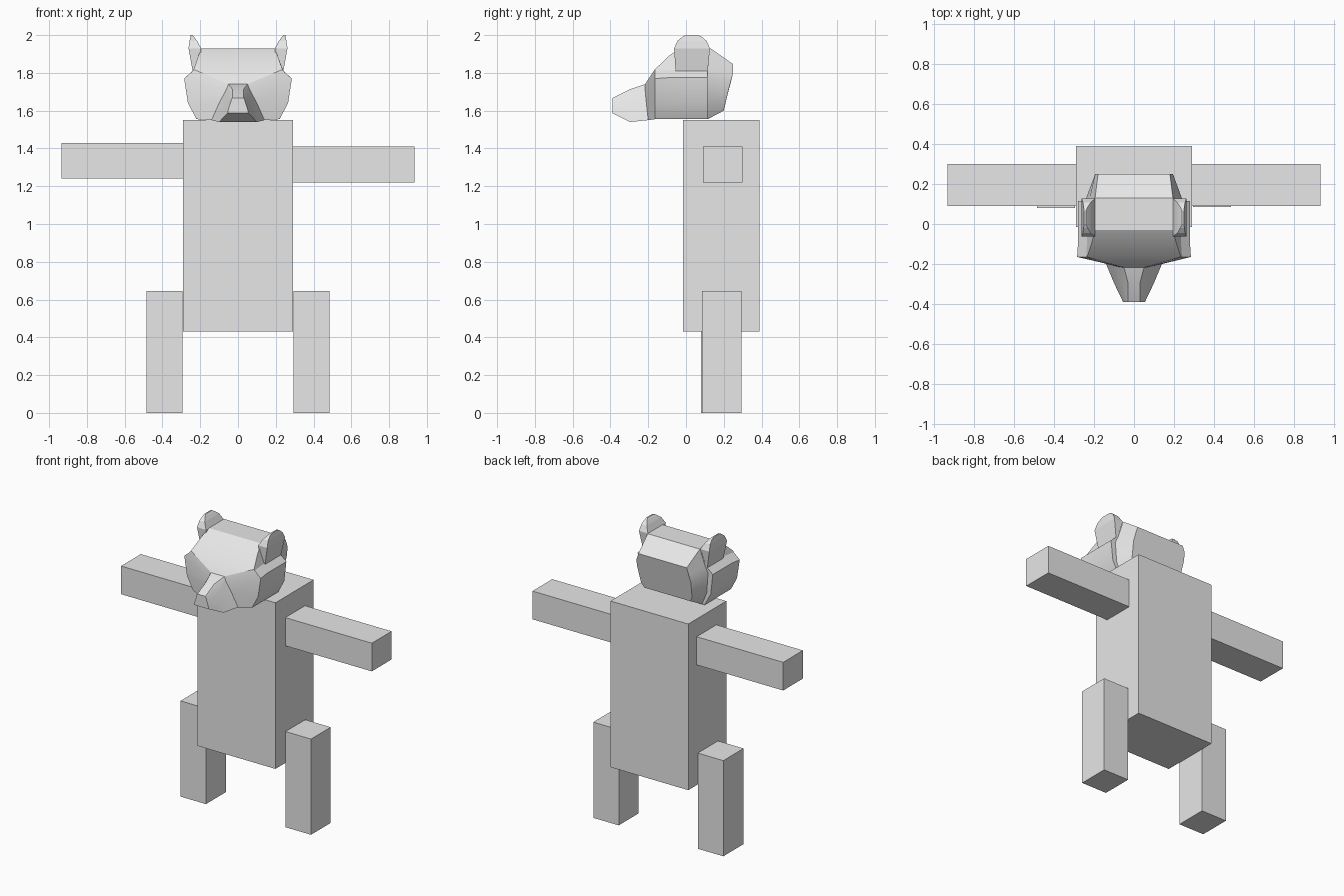
import bpy, bmesh, math

if "Cube" in bpy.data.objects:
    bpy.data.objects.remove(bpy.data.objects["Cube"])

grey = bpy.data.materials.new("plain grey")
grey.diffuse_color = (0.8, 0.8, 0.8, 1)
grey.use_nodes = True
grey.node_tree.nodes["Principled BSDF"].inputs["Base Color"].default_value = grey.diffuse_color


def finish(bm, name, smooth=False):
    bmesh.ops.recalc_face_normals(bm, faces=bm.faces)
    me = bpy.data.meshes.new(name)
    bm.to_mesh(me)
    bm.free()
    me.materials.append(grey)
    ob = bpy.data.objects.new(name, me)
    bpy.context.collection.objects.link(ob)
    if smooth:
        bpy.context.view_layer.objects.active = ob
        ob.select_set(True)
        bpy.ops.object.shade_smooth_by_angle(angle=math.radians(22))
        ob.select_set(False)
    return ob


def box(name, lo, hi):
    bm = bmesh.new()
    bmesh.ops.create_cube(bm, size=1)
    for v in bm.verts:
        v.co = [(a + b) / 2 + c * (b - a) for a, b, c in zip(lo, hi, v.co)]
    return finish(bm, name)


def loft(name, rings, smooth=False):
    """Skin a list of closed rings and cap both ends."""
    bm = bmesh.new()
    loops = [[bm.verts.new(p) for p in r] for r in rings]
    n = len(loops[0])
    for a, b in zip(loops, loops[1:]):
        for i in range(n):
            j = (i + 1) % n
            bm.faces.new((a[i], a[j], b[j], b[i]))
    bm.faces.new(loops[0])
    bm.faces.new(loops[-1][::-1])
    bmesh.ops.remove_doubles(bm, verts=bm.verts, dist=0.0005)
    return finish(bm, name, smooth)


# torso, arms and legs
box("torso", (-0.29, -0.015, 0.43), (0.29, 0.39, 1.55))
box("right_arm", (0.29, 0.09, 1.22), (0.935, 0.30, 1.41))
box("left_arm", (-0.935, 0.09, 1.24), (-0.29, 0.30, 1.43))
box("right_leg", (0.295, 0.085, 0), (0.485, 0.295, 0.645))
box("left_leg", (-0.485, 0.08, 0), (-0.295, 0.295, 0.645))

# head: half cross-sections from crown to chin as (x, z), placed along y
cheek = [(0.235, 1.815), (0.28, 1.775), (0.265, 1.64), (0.22, 1.555)]
sections = [
    ([0.25, 0.25, 0.235, 0.206, 0.20],
     [(0.18, 1.846), (0.195, 1.80), (0.20, 1.75), (0.19, 1.63), (0.17, 1.60)]),
    ([0.13, 0.115, 0.115, 0.115, 0.115],
     [(0.195, 1.93), (0.225, 1.815), (0.245, 1.775), (0.235, 1.64), (0.20, 1.555)]),
    ([0.13, 0.115, 0.115, 0.115, 0.115], [(0.195, 1.93)] + cheek),
    ([-0.03] * 5, [(0.195, 1.93)] + cheek),
    ([-0.09] * 5, [(0.21, 1.89)] + cheek),
    ([-0.165] * 5, [(0.235, 1.818), (0.24, 1.81), (0.285, 1.77), (0.265, 1.64), (0.22, 1.555)]),
    # muzzle
    ([-0.217, -0.217, -0.217, -0.21, -0.20],
     [(0.05, 1.74), (0.053, 1.735), (0.06, 1.715), (0.10, 1.64), (0.14, 1.55)]),
    ([-0.296] * 5, [(0.03, 1.714), (0.04, 1.70), (0.06, 1.66), (0.085, 1.60), (0.10, 1.54)]),
    ([-0.39] * 5, [(0.03, 1.667), (0.035, 1.66), (0.04, 1.64), (0.05, 1.61), (0.055, 1.587)]),
]
rings = []
for ys, pts in sections:
    half = [(x, y, z) for y, (x, z) in zip(ys, pts)]
    rings.append(half + [(-x, y, z) for x, y, z in reversed(half)])
loft("head", rings, smooth=True)

# ears: stacked rectangles (z, inner x, outer x, front y, back y)
levels = [(1.81, 0.20, 0.24, -0.055, 0.115), (1.93, 0.195, 0.262, -0.063, 0.127),
          (1.97, 0.217, 0.256, -0.045, 0.108), (1.99, 0.232, 0.252, -0.02, 0.085),
          (2.0, 0.241, 0.25, 0.0, 0.065)]
for side, label in ((1, "right_ear"), (-1, "left_ear")):
    loft(label, [[(side * a, f, z), (side * b, f, z), (side * b, k, z), (side * a, k, z)]
                 for z, a, b, f, k in levels])
